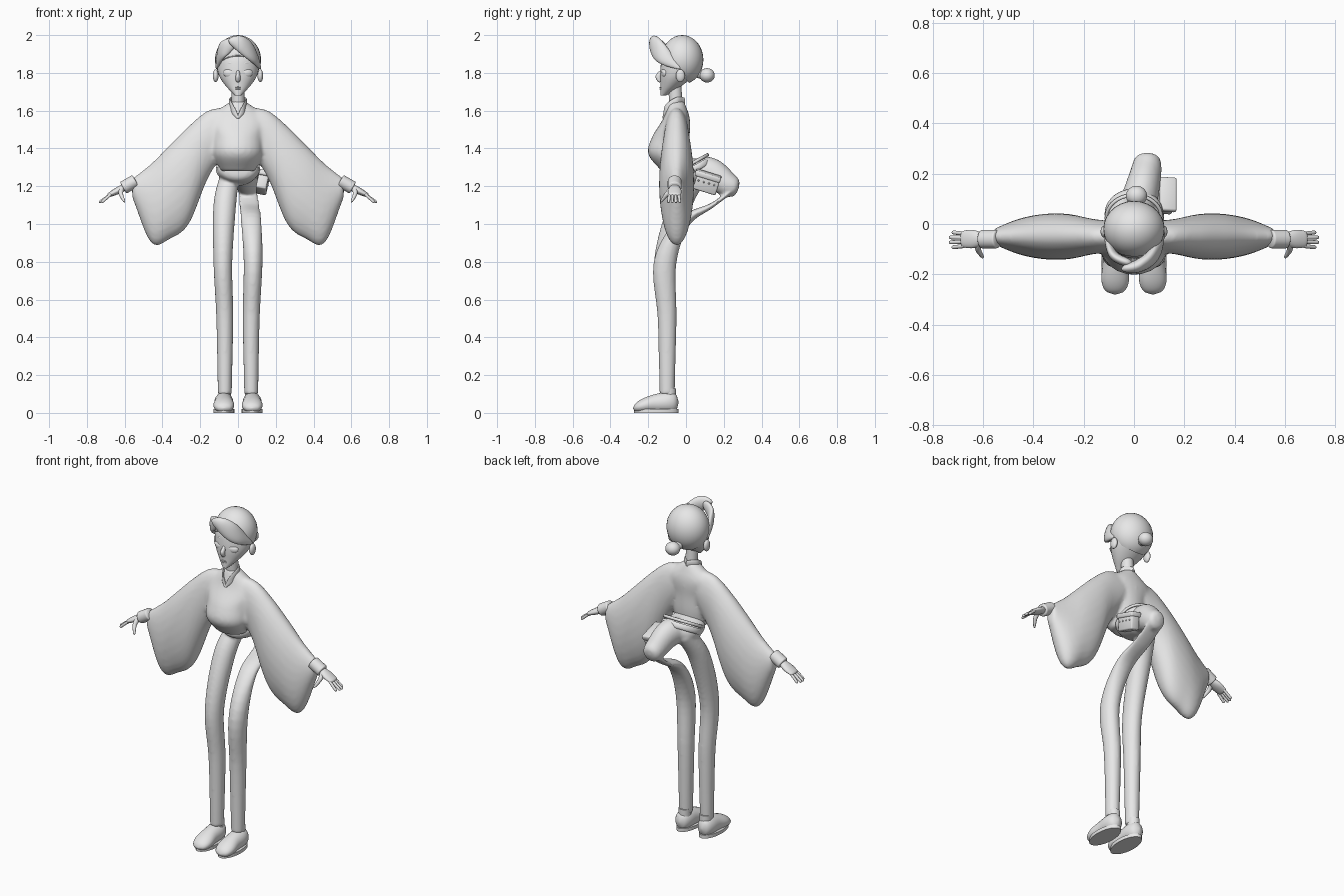
import bpy, bmesh, math
from mathutils import Vector, Matrix

if "Cube" in bpy.data.objects:
    bpy.data.objects.remove(bpy.data.objects["Cube"])

clay = bpy.data.materials.new("light grey")
clay.use_nodes = True
clay.diffuse_color = (.8, .8, .8, 1)
clay.node_tree.nodes["Principled BSDF"].inputs["Base Color"].default_value = clay.diffuse_color

ACROSS, BACK, UP = Vector((1, 0, 0)), Vector((0, 1, 0)), Vector((0, 0, 1))
SIDES = {"right": -1, "left": 1}


def finish(bm, name):
    bmesh.ops.recalc_face_normals(bm, faces=bm.faces)
    mesh = bpy.data.meshes.new(name)
    bm.to_mesh(mesh)
    bm.free()
    mesh.materials.append(clay)
    part = bpy.data.objects.new(name, mesh)
    bpy.context.collection.objects.link(part)
    bpy.ops.object.select_all(action='DESELECT')
    part.select_set(True)
    bpy.context.view_layer.objects.active = part
    bpy.ops.object.shade_smooth_by_angle(angle=math.radians(50))
    return part


def sample(values, t):
    """Smooth curve through evenly spaced values; a plain number stays constant."""
    if not isinstance(values, list):
        return values
    last = len(values) - 1
    i = min(int(t * last), last - 1)
    f = t * last - i
    b, c = values[i], values[i + 1]
    a = values[i - 1] if i else b * 2 - c
    d = values[i + 2] if i + 2 <= last else c * 2 - b
    return b + ((c - a) * f + (a * 2 - b * 5 + c * 4 - d) * f * f + (b * 3 - a - c * 3 + d) * f ** 3) / 2


def tube(name, path, width, depth, axis=ACROSS, along=None, rounding=None, steps=28, sides=24):
    """Skin ellipses along a path; width lies on the axis, depth at right angles to it."""
    path = [Vector(point) for point in path]
    bm = bmesh.new()
    rings = []
    for step in range(steps + 1):
        t = step / steps
        centre = sample(path, t)
        ahead, behind = sample(path, min(t + .02, 1)), sample(path, max(t - .02, 0))
        heading = along or (ahead - behind).normalized()
        u = (axis - heading * axis.dot(heading)).normalized()
        v = heading.cross(u)
        fade = max(1 - abs(t * 2 - 1) ** rounding, .01) ** .5 if rounding else 1
        u, v = u * sample(width, t) * fade, v * sample(depth, t) * fade
        angles = [math.tau * k / sides for k in range(sides)]
        rings.append([bm.verts.new(centre + u * math.cos(a) + v * math.sin(a)) for a in angles])
    for low, high in zip(rings, rings[1:]):
        for k in range(sides):
            bm.faces.new((low[k - 1], low[k], high[k], high[k - 1]))
    bm.faces.new(rings[0])
    bm.faces.new(rings[-1])
    return finish(bm, name)


def ball(name, centre, size, turn=0, keep_above=None):
    """Ellipsoid, optionally trimmed by a plane given as a point and a normal."""
    bm = bmesh.new()
    bmesh.ops.create_uvsphere(bm, u_segments=28, v_segments=18, radius=1)
    bm.transform(Matrix.Translation(centre) @ Matrix.Rotation(turn, 4, 'Z') @ Matrix.Diagonal((*size, 1)))
    if keep_above:
        point, normal = keep_above
        geometry = bm.verts[:] + bm.edges[:] + bm.faces[:]
        cut = bmesh.ops.bisect_plane(bm, geom=geometry, plane_co=point, plane_no=normal, clear_inner=True)
        rim = [item for item in cut['geom_cut'] if isinstance(item, bmesh.types.BMEdge)]
        bmesh.ops.contextual_create(bm, geom=rim)
    return finish(bm, name)


def box(name, centre, size):
    """Tilted box with rounded edges."""
    bm = bmesh.new()
    bmesh.ops.create_cube(bm, size=1)
    bm.transform(Matrix.Diagonal((*size, 1)))
    bmesh.ops.bevel(bm, geom=bm.edges[:], offset=.008, segments=2, affect='EDGES', profile=.5)
    bm.transform(Matrix.Translation(centre) @ Matrix.Rotation(-.3, 4, 'X') @ Matrix.Rotation(.2, 4, 'Y'))
    return finish(bm, name)


def fuse(name, parts, voxel):
    """Blend overlapping parts into one soft surface."""
    body = parts[0]
    bpy.ops.object.select_all(action='DESELECT')
    for part in parts:
        part.select_set(True)
    bpy.context.view_layer.objects.active = body
    bpy.ops.object.join()
    body.name = name
    blend = body.modifiers.new("blend", 'REMESH')
    blend.mode, blend.voxel_size, blend.use_smooth_shade = 'VOXEL', voxel, True
    soften = body.modifiers.new("soften", 'SMOOTH')
    soften.factor, soften.iterations = .5, 5


# Shirt: torso and two hanging sleeves
spine = [(0, -.06, 1.28), (0, -.09, 1.37), (0, -.08, 1.46), (0, -.05, 1.56), (0, -.05, 1.65)]
shirt = [tube("torso", spine, [.09, .13, .13, .15, .04], [.07, .11, .1, .07, .04], along=UP)]
sleeve_top = [1.62, 1.6, 1.52, 1.42, 1.32, 1.24]
sleeve_hem = [1.4, 1.24, 1, .92, .9, 1.14]
for side in SIDES.values():
    middle = [(side * (.06 + k / 10), -.05, (top + hem) / 2)
              for k, (top, hem) in enumerate(zip(sleeve_top, sleeve_hem))]
    drop = [(top - hem) / 2 for top, hem in zip(sleeve_top, sleeve_hem)]
    shirt.append(tube("sleeve", middle, [.06, .07, .09, .09, .07, .03], drop, axis=BACK, along=ACROSS))
fuse("shirt", shirt, .011)

# Collar flaps meeting in a V
for name, side in SIDES.items():
    tube(name + "_collar", [(0, -.01, 1.65), (side * .04, -.05, 1.65), (side * .03, -.1, 1.61), (0, -.12, 1.56)],
         [.02, .02, .02, .006], .006, axis=UP)

# Trousers: straight right leg, folded left leg, seat and thigh
shin = [Vector((.07, -.1, .1)), Vector((.07, -.1, .5)), Vector((.08, -.11, .8))]
flip = Vector((-1, 1, 1))
right_leg = [point * flip for point in shin] + [(-.07, -.03, 1.1), (-.04, .07, 1.27)]
left_leg = shin + [(.07, -.01, 1.01), (.06, .14, 1.1), (.05, .26, 1.19)]
fuse("trousers", [
    tube("leg", right_leg, [.037, .045, .05, .06, .05], [.04, .05, .06, .06, .05]),
    tube("leg", left_leg, [.037, .045, .05, .054, .054, .05], [.04, .05, .06, .033, .013, .013]),
    tube("thigh", [(0, .03, 1.29), (.03, .13, 1.27), (.05, .22, 1.21), (.05, .28, 1.19)],
         [.08, .07, .06, .05], [.07, .08, .065, .05], rounding=8),
    tube("seat", [(0, -.07, 1.3), (0, .02, 1.28), (0, .12, 1.26)], [.1, .11, .08], .07, rounding=6),
], .0085)

# Tilted belt with a narrow trim above it
tilt = Vector((0, -.5, .9))
for name, lift, height in (("belt", 0, .017), ("belt_trim", .03, .009)):
    turns = [math.tau * k / 16 for k in range(17)]
    loop = [Vector((.11 * math.cos(a), .04 + .09 * math.sin(a), 1.29 + .05 * math.sin(a))) + tilt * lift
            for a in turns]
    tube(name, loop, height, .007, axis=tilt, steps=48, sides=10)

# Pouch with flap and a row of studs
box("pouch", (.13, .11, 1.215), (.055, .125, .09))
box("pouch_flap", (.135, .117, 1.255), (.068, .14, .03))
for k in range(4):
    ball("pouch_stud", (.158, .066 + k * .028, 1.23 - k * .008), (.005, .005, .005))

# Shoes, soles and ankles; the shoe height also sets its centre line
shoe_height = [.055, .055, .05, .04, .025]
for name, side in SIDES.items():
    line = [(side * .075, -.04 - k * .06, height) for k, height in enumerate(shoe_height)]
    tube(name + "_shoe", line, [.04, .05, .05, .055, .045], shoe_height, along=BACK, rounding=8)
    tube(name + "_sole", [(side * .075, -.157, 0), (side * .075, -.157, .02)], .056, .118, along=UP, steps=2)
    tube(name + "_ankle", [(side * .07, -.09, .07), (side * .07, -.09, .13)], .034, .037, steps=2)

# Wrist cuffs and hands
for name, side in SIDES.items():
    tube(name + "_cuff", [(side * .54, -.06, 1.23), (side * .61, -.06, 1.19)], .037, .035, axis=BACK, rounding=20)
    tube(name + "_palm", [(side * .59, -.06, 1.2), (side * .69, -.06, 1.15)],
         [.02, .036, .032], [.02, .018, .011], axis=BACK, rounding=12)
    for k in range(4):
        spread = (k - 1.5) * .02
        reach = .742 - abs(k - 1.5) * .012
        tube(name + "_finger", [(side * .67, -.063 + spread * .8, 1.16), (side * reach, -.063 + spread, 1.113)],
             .008, .008, axis=BACK, rounding=8, sides=10)
    tube(name + "_thumb", [(side * .615, -.07, 1.19), (side * .62, -.1, 1.16), (side * .6, -.135, 1.115)],
         [.015, .012, .006], [.015, .012, .006], rounding=12, sides=12)

# Neck and head
tube("neck", [(0, -.05, 1.58), (0, -.06, 1.74)], .034, .035, along=UP)
face_centre = [-.12, -.08, -.05, -.03, -.02, -.02]
tube("head", [(0, y, 1.68 + k * .05) for k, y in enumerate(face_centre)],
     [.016, .064, .098, .112, .114, .09], [.015, .055, .087, .105, .106, .08], along=UP, sides=32)
tube("nose", [(0, -.12, 1.82), (0, -.145, 1.785), (0, -.14, 1.75)], [.006, .012, .012], [.01, .016, .01],
     along=UP, rounding=10)
for height in (1.715, 1.723):
    ball("lip", (0, -.133, height), (.015, .007, .004))
for name, side in SIDES.items():
    eye = Vector((side * .047, -.115, 1.797))
    ball(name + "_eye", eye, (.03, .014, .021), side * .25)
    ball(name + "_eyelid", eye + UP * .004, (.033, .018, .02), side * .25, (eye + UP * .006, UP))
    tube(name + "_eyebrow", [(side * .02, -.127, 1.845), (side * .045, -.122, 1.85), (side * .075, -.102, 1.84)],
         .005, .003, axis=UP, rounding=6, sides=8)
    ball(name + "_ear", (side * .118, -.03, 1.785), (.015, .024, .034))

# Hair cap, parted fringe and bun
ball("hair_cap", (0, -.02, 1.87), (.122, .112, .13), keep_above=((0, -.13, 1.895), (0, 1, 1)))
tube("fringe_sweep", [(-.05, -.18, 1.975), (.02, -.165, 1.95), (.08, -.12, 1.89), (.12, -.03, 1.82)],
     [.02, .045, .045, .01], [.015, .025, .022, .008], axis=UP - ACROSS * .3, rounding=8)
tube("fringe_side", [(-.01, -.16, 1.97), (-.08, -.125, 1.92), (-.115, -.04, 1.82)],
     [.025, .04, .01], [.016, .018, .008], axis=UP, rounding=8)
ball("bun", (.01, .112, 1.787), (.042, .04, .038))
tube("bun_tie", [(0, .06, 1.8), (0, .09, 1.79)], .025, .025, steps=4)
